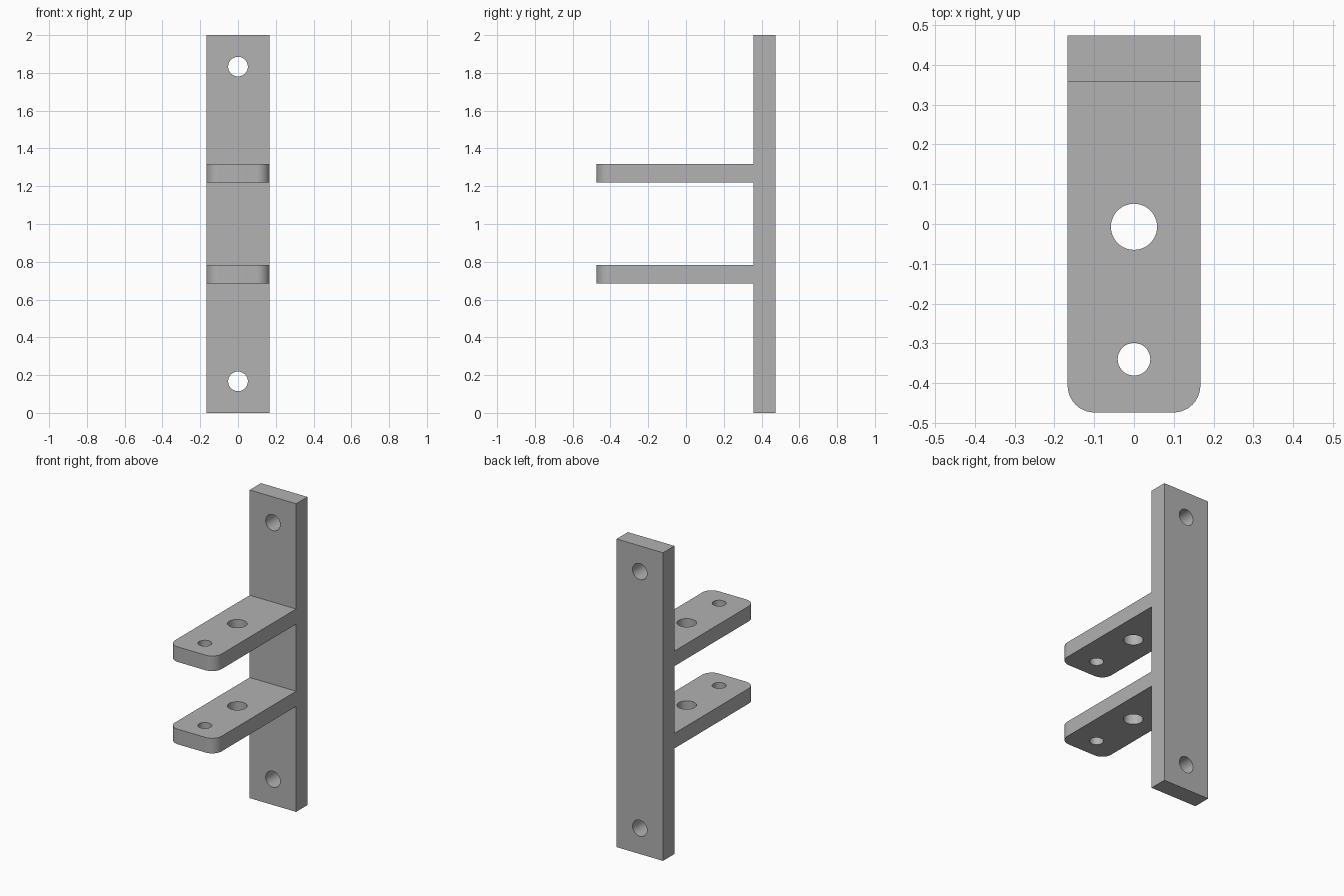
import bpy
import bmesh
from math import radians
from mathutils import Matrix, Vector

if "Cube" in bpy.data.objects:
    bpy.data.objects.remove(bpy.data.objects["Cube"])

HALF_W = 0.167
BACK, FACE, TIP = 0.474, 0.358, -0.474
HEIGHT = 2.0
ARMS = [(0.685, 0.783), (1.219, 1.317)]
CORNER = 0.068

# Plain grey metal
grey = bpy.data.materials.new("grey metal")
grey.use_nodes = True
colour = (0.445, 0.445, 0.445, 1)
grey.diffuse_color = colour
grey.node_tree.nodes["Principled BSDF"].inputs["Base Color"].default_value = colour


def make_object(name, bm):
    mesh = bpy.data.meshes.new(name)
    bmesh.ops.recalc_face_normals(bm, faces=bm.faces)
    bm.to_mesh(mesh)
    bm.free()
    mesh.materials.append(grey)
    obj = bpy.data.objects.new(name, mesh)
    bpy.context.collection.objects.link(obj)
    return obj


# Side profile: upright back plate with two arms, extruded across the width
profile = [(BACK, HEIGHT), (BACK, 0), (FACE, 0)]
for low, high in ARMS:
    profile += [(FACE, low), (TIP, low), (TIP, high), (FACE, high)]
profile.append((FACE, HEIGHT))

bm = bmesh.new()
side = bm.faces.new([bm.verts.new((-HALF_W, y, z)) for y, z in profile])
extruded = bmesh.ops.extrude_face_region(bm, geom=[side])["geom"]
bmesh.ops.translate(bm, vec=(2 * HALF_W, 0, 0),
                    verts=[v for v in extruded if isinstance(v, bmesh.types.BMVert)])

# Rounded arm tips
tip_edges = [e for e in bm.edges
             if all(abs(v.co.y - TIP) < 1e-4 for v in e.verts)
             and abs(e.verts[0].co.z - e.verts[1].co.z) > 0.01]
bmesh.ops.bevel(bm, geom=tip_edges, offset=CORNER, segments=10,
                profile=0.5, affect='EDGES')
bracket = make_object("bracket", bm)

# Hole cutters: two along y through the plate, two along z through both arms
cutters = bmesh.new()


def add_cutter(centre, radius, depth, rotation=Matrix()):
    bmesh.ops.create_cone(cutters, cap_ends=True, segments=48,
                          radius1=radius, radius2=radius, depth=depth,
                          matrix=Matrix.Translation(Vector(centre)) @ rotation)


for z in (0.167, 1.833):
    add_cutter((0, (BACK + FACE) / 2, z), 0.052, 0.3, Matrix.Rotation(radians(90), 4, 'X'))
for y, radius in ((-0.007, 0.058), (-0.34, 0.041)):
    add_cutter((0, y, 1.0), radius, 1.2)
hole_cutters = make_object("hole_cutters", cutters)
hole_cutters.hide_render = True

# Drill the holes
bpy.ops.object.select_all(action='DESELECT')
bpy.context.view_layer.objects.active = bracket
bracket.select_set(True)
drill = bracket.modifiers.new("holes", 'BOOLEAN')
drill.operation = 'DIFFERENCE'
drill.solver = 'EXACT'
drill.object = hole_cutters
bpy.ops.object.modifier_apply(modifier=drill.name)
bpy.data.objects.remove(hole_cutters)

bpy.ops.object.shade_smooth_by_angle(angle=radians(30))
